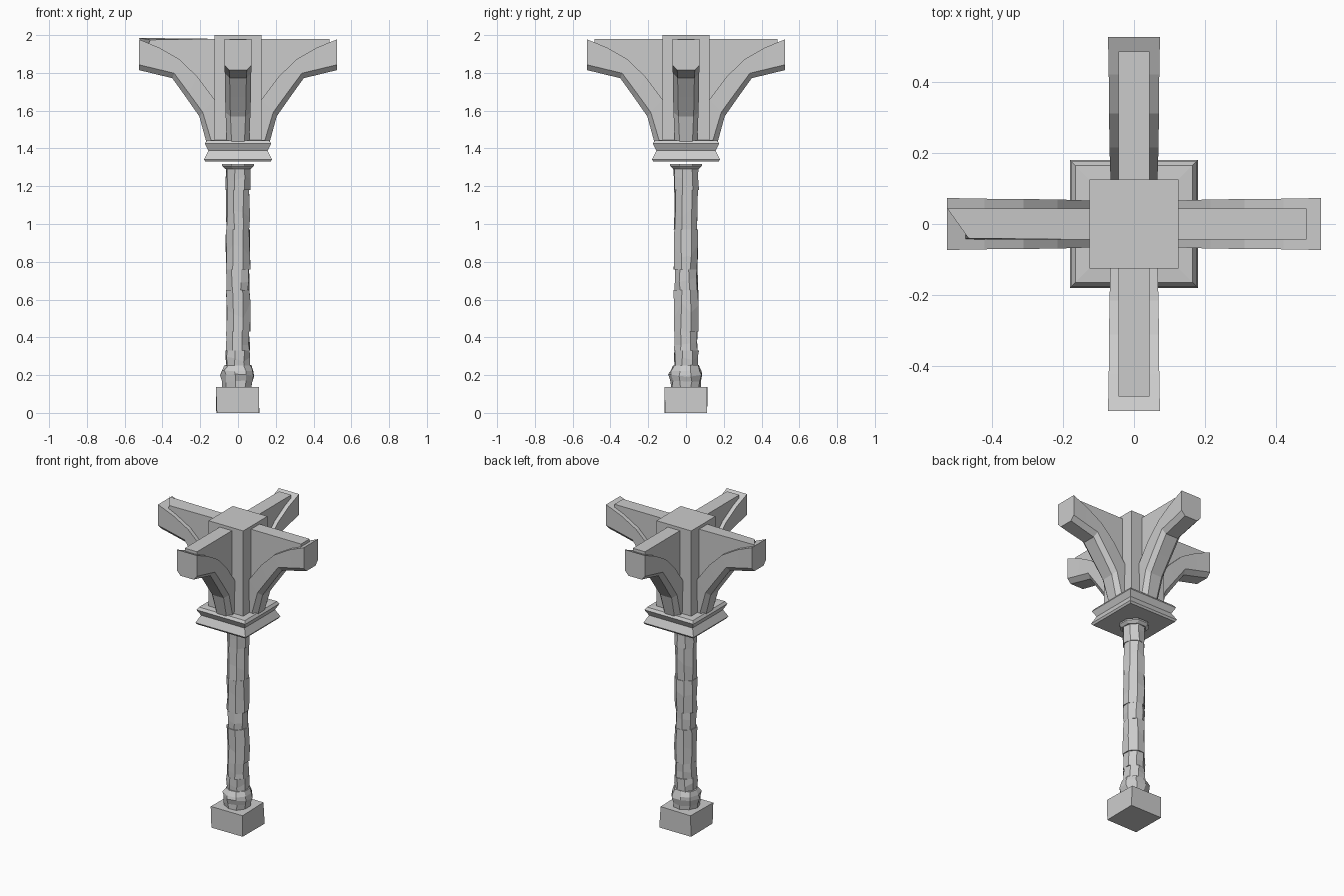
import bpy, bmesh, math, random
from mathutils import Matrix

if "Cube" in bpy.data.objects:
    bpy.data.objects.remove(bpy.data.objects["Cube"])

random.seed(7)


def loft(name, rings, angle=0.0):
    """Skin a stack of equal-sized point rings into a closed, flat-shaded solid."""
    bm = bmesh.new()
    vs = [[bm.verts.new(p) for p in ring] for ring in rings]
    n = len(rings[0])
    for a, b in zip(vs, vs[1:]):
        for i in range(n):
            j = (i + 1) % n
            bm.faces.new((a[i], a[j], b[j], b[i]))
    bm.faces.new(vs[0][::-1])
    bm.faces.new(vs[-1])
    bmesh.ops.recalc_face_normals(bm, faces=bm.faces)
    bm.transform(Matrix.Rotation(angle, 4, 'Z'))
    me = bpy.data.meshes.new(name)
    bm.to_mesh(me)
    bm.free()
    ob = bpy.data.objects.new(name, me)
    bpy.context.collection.objects.link(ob)
    return ob


def ring(r, z, n=8, jit=0.0, zjit=0.0, turn=0.0):
    pts = []
    for i in range(n):
        a = math.tau * (i + 0.5) / n + turn + random.uniform(-jit, jit) * 12
        q = r + random.uniform(-jit, jit)
        pts.append((q * math.cos(a), q * math.sin(a), z + random.uniform(-zjit, zjit)))
    return pts


def square(h, z):
    return [(-h, -h, z), (h, -h, z), (h, h, z), (-h, h, z)]


# Plinth, slightly worn out of square
loft("base_block", [
    [(-0.112, -0.114, 0), (0.112, -0.112, 0), (0.114, 0.112, 0), (-0.115, 0.112, 0)],
    [(-0.117, -0.114, 0.137), (0.112, -0.113, 0.137), (0.106, 0.110, 0.137), (-0.112, 0.114, 0.137)]])

# Chipped round moulding above the plinth
loft("base_moulding", [ring(r, z, 9, 0.006, dz) for r, z, dz in (
    (0.080, 0.132, 0), (0.084, 0.165, 0.006), (0.090, 0.200, 0.008),
    (0.089, 0.222, 0.004), (0.074, 0.252, 0.002))])

# Shaft made of rough-hewn stone drums
seams = [0.245, 0.33, 0.43, 0.65, 0.76, 0.97, 1.18, 1.30]
for k, (z0, z1) in enumerate(zip(seams, seams[1:])):
    turn = random.uniform(-0.15, 0.15)
    mid = (z0 + z1) / 2
    r = 0.068 - 0.003 * (k % 2)
    loft(f"shaft_drum_{k + 1}", [
        ring(r - 0.001, z0, 8, 0.004, 0, turn),
        ring(r, mid, 8, 0.004, (z1 - z0) * 0.2, turn),
        ring(r - 0.001, z1, 8, 0.004, 0, turn)])

# Collar at the top of the shaft
loft("neck_collar", [ring(0.074, 1.292), ring(0.091, 1.308), ring(0.091, 1.318)])

# Square capital with a waisted moulding
loft("capital", [square(h, z) for h, z in (
    (0.172, 1.330), (0.180, 1.342), (0.157, 1.388),
    (0.176, 1.425), (0.165, 1.442), (0.120, 1.445))])

# Central post
loft("centre_post", [square(0.125, 1.43), square(0.125, 2.0)])

# Bracket stations: upper x, upper z, lower x, lower z, half width
stations = [
    (0.100, 1.435, 0.168, 1.435, 0.060),
    (0.125, 1.660, 0.205, 1.570, 0.066),
    (0.215, 1.780, 0.275, 1.670, 0.069),
    (0.310, 1.872, 0.348, 1.772, 0.070),
    (0.420, 1.935, 0.435, 1.793, 0.071),
    (0.525, 1.978, 0.525, 1.815, 0.073)]


def rib_section(ux, uz, lx, lz, w):
    # Rectangle with chamfered lower corners, lying between upper and lower points
    d = math.hypot(ux - lx, uz - lz)
    t = 0.028 / d
    cx, cz = lx + (ux - lx) * t, lz + (uz - lz) * t
    b = w - 0.026
    return [(ux, -w, uz), (cx, -w, cz), (lx, -b, lz), (lx, b, lz), (cx, w, cz), (ux, w, uz)]


# Web panel outline (x, z) filling the corner between post and rib
web = [(0.10, 1.45), (0.15, 1.45), (0.19, 1.62), (0.33, 1.82), (0.485, 1.93), (0.485, 1.98), (0.10, 1.98)]

for k, side in enumerate(("right", "back", "left", "front")):
    turn = k * math.pi / 2
    loft(f"bracket_{side}", [rib_section(*s) for s in stations], turn)
    outlines = [[(x, y, z) for x, z in web] for y in (-0.044, 0.044)]
    if side == "left":  # broken, skewed end of this panel
        outlines[0][5] = (0.525, -0.044, 1.985)
        outlines[1][5] = (0.465, 0.040, 1.975)
    loft(f"web_{side}", outlines, turn)
